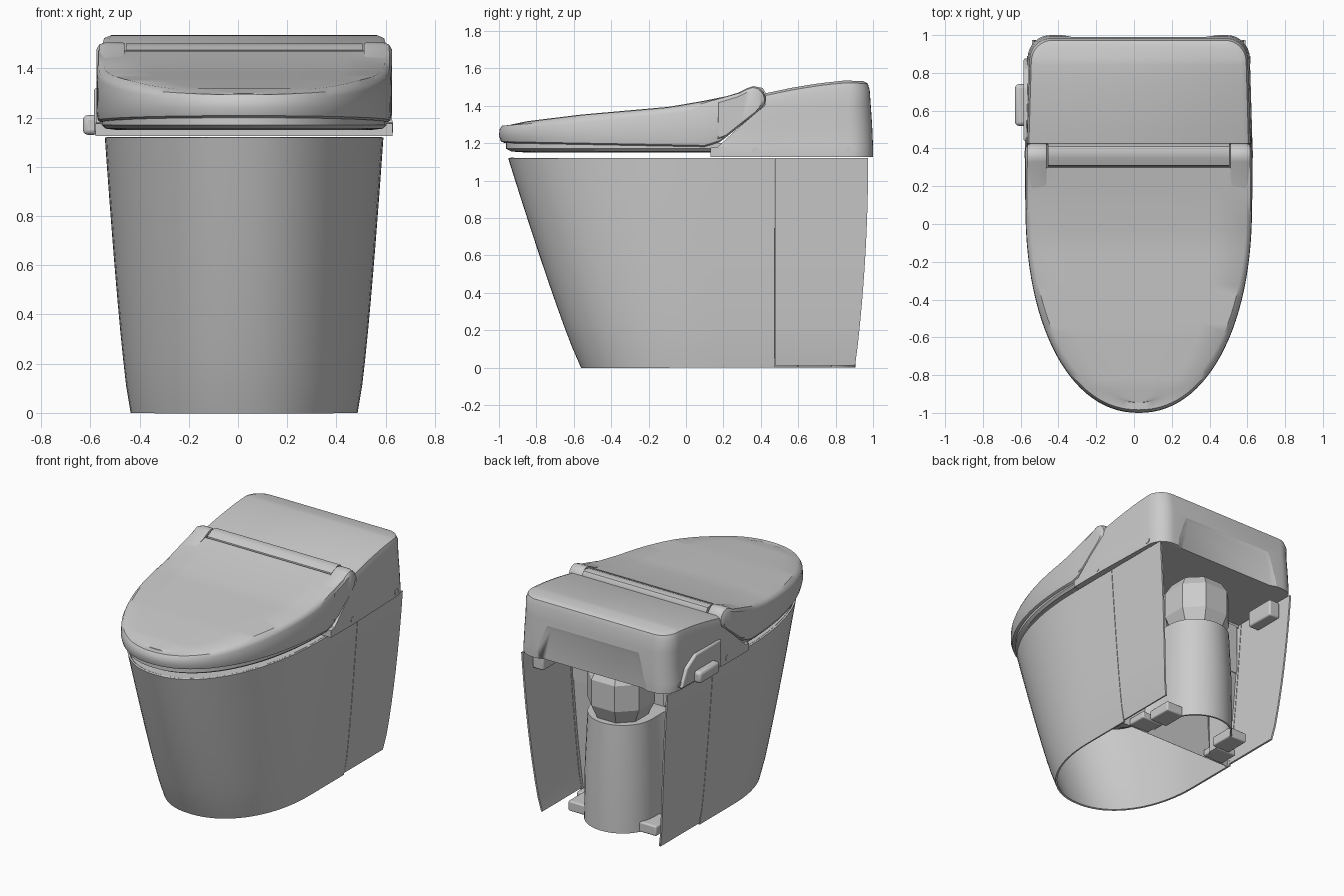
import bpy, bmesh, math
from mathutils import Vector

if "Cube" in bpy.data.objects:
    bpy.data.objects.remove(bpy.data.objects["Cube"])

CX = 0.025   # symmetry plane of the body
mat = bpy.data.materials.new("ceramic_grey")
mat.use_nodes = True
COLOUR = (0.6, 0.6, 0.6, 1)
mat.diffuse_color = COLOUR
mat.node_tree.nodes["Principled BSDF"].inputs["Base Color"].default_value = COLOUR


def lerp(table, v):
    """Piecewise linear lookup in a list of (key, value)."""
    if v <= table[0][0]:
        return table[0][1]
    for (a, p), (b, q) in zip(table, table[1:]):
        if v <= b:
            return p + (q - p) * (v - a) / (b - a)
    return table[-1][1]


def finish(bm, name, thick=0, bevel=0, angle=35):
    bmesh.ops.remove_doubles(bm, verts=bm.verts, dist=0.0005)
    bmesh.ops.recalc_face_normals(bm, faces=bm.faces)
    me = bpy.data.meshes.new(name)
    bm.to_mesh(me)
    bm.free()
    ob = bpy.data.objects.new(name, me)
    bpy.context.collection.objects.link(ob)
    me.materials.append(mat)
    bpy.ops.object.select_all(action='DESELECT')
    bpy.context.view_layer.objects.active = ob
    ob.select_set(True)
    if thick:
        m = ob.modifiers.new("wall", 'SOLIDIFY')
        m.thickness, m.offset = thick, 0
        bpy.ops.object.modifier_apply(modifier="wall")
    if bevel:
        m = ob.modifiers.new("round", 'BEVEL')
        m.width, m.segments, m.limit_method = bevel, 3, 'ANGLE'
    bpy.ops.object.shade_smooth_by_angle(angle=math.radians(angle))
    return ob


def loft(name, rows, mirror=True, closed=True, caps=(True, True), **kw):
    """Skin rows of half outlines; each is mirrored to a full outline."""
    bm = bmesh.new()
    rings = []
    for row in rows:
        pts = [(-x, y, z) for x, y, z in reversed(row)] + list(row) if mirror else row
        rings.append([bm.verts.new((x + CX, y, z)) for x, y, z in pts])
    n = len(rings[0])
    for a, b in zip(rings, rings[1:]):
        for i in range(n if closed else n - 1):
            j = (i + 1) % n
            bm.faces.new((a[i], a[j], b[j], b[i]))
    for ring, cap in zip((rings[0], rings[-1]), caps):
        if cap:
            for i in range(n // 2 - 1):
                bm.faces.new((ring[i], ring[i + 1], ring[n - 2 - i], ring[n - 1 - i]))
    return finish(bm, name, **kw)


def extrude_x(name, profile, x0, x1, **kw):
    """Extrude a (y, z) profile from x0 to x1."""
    bm = bmesh.new()
    f = bm.faces.new([bm.verts.new((x0 + CX, y, z)) for y, z in profile])
    new = bmesh.ops.extrude_face_region(bm, geom=[f])["geom"]
    bmesh.ops.translate(bm, vec=Vector((x1 - x0, 0, 0)),
                        verts=[v for v in new if isinstance(v, bmesh.types.BMVert)])
    return finish(bm, name, **kw)


def block(name, x0, x1, y0, y1, z0, z1, **kw):
    return extrude_x(name, [(y0, z0), (y1, z0), (y1, z1), (y0, z1)], x0, x1, **kw)


def nose(w, front, mid, back, z, n=20, sides=5):
    """Half outline: rounded nose at the front, straight sides to the back."""
    pts = []
    for i in range(n + 1):
        a = math.pi / 2 * i / n
        pts.append((w * math.sin(a) ** (2 / 2.15), mid - (mid - front) * max(0, math.cos(a)) ** (2 / 2.15), z))
    return pts + [(w, mid + (back - mid) * i / sides, z) for i in range(1, sides + 1)]


def box_back(w, front, back, r):
    """Half outline: straight sides with a rounded rear corner."""
    pts = [(w, front + (back - r - front) * i / 6) for i in range(6)]
    for i in range(9):
        a = math.pi / 2 * i / 8
        pts.append((w - r + r * math.cos(a), back - r + r * math.sin(a)))
    return [(x * (1 - 0.05 * max(0, y - 0.4)), y) for x, y in pts]


# --- skirt: thin wall, open at the bottom and rear
TOP, SEAM = 1.12, 0.473


def wall(z):
    t = z / TOP
    return 0.455 + 0.105 * t ** 0.75, -0.555 - 0.39 * t ** 0.9, 0.9 + 0.07 * (1 - (1 - t) ** 2)


levels = [TOP * i / 10 for i in range(11)]
loft("skirt", [nose(wall(z)[0], wall(z)[1], 0.1, SEAM, z) for z in levels],
     closed=False, caps=(False, False), thick=0.012)
for side, label in ((1, "left"), (-1, "right")):
    rows = []
    for z in levels:
        w, _, back = wall(z)
        rows.append([(side * w, SEAM + 0.004 + (back - SEAM) * i / 4, max(z, 0.012)) for i in range(5)])
    loft(label + "_rear_panel", rows, mirror=False, closed=False, caps=(False, False), thick=0.012)

# --- deck with the bowl sunk into it
outer = nose(0.552, -0.935, 0.1, 0.45, TOP - 0.01) + [(0.3, 0.45, TOP - 0.01), (0, 0.45, TOP - 0.01)]
count = len(outer)


def oval(rx, ry, mid, z):
    return [(rx * math.sin(math.pi * i / (count - 1)), mid - ry * math.cos(math.pi * i / (count - 1)), z)
            for i in range(count)]


loft("deck_and_bowl", [outer, oval(0.38, 0.52, -0.3, TOP - 0.01), oval(0.36, 0.5, -0.3, 1.0),
                       oval(0.3, 0.4, -0.24, 0.75), oval(0.18, 0.22, -0.12, 0.5), oval(0.08, 0.1, -0.05, 0.42)],
     caps=(False, True), thick=0.02)


# --- hollow rear of the pedestal: steps in from the skirt to a round column
def column(r, z):
    arc = [(r * math.cos(math.pi / 2 * i / 10), 0.66 + r * math.sin(math.pi / 2 * i / 10), z) for i in range(11)]
    return [(wall(z)[0] - 0.01, SEAM - 0.02, z), (r + 0.04, SEAM, z), (r, 0.53, z)] + arc


loft("pedestal_column", [column(r, z) for r, z in ((0.24, 0), (0.235, 0.4), (0.22, 0.74))],
     mirror=True, closed=False, caps=(False, True), thick=0.012)
block("pedestal_back_wall", -0.53, 0.53, 0.44, 0.46, 0.74, 1.1)

# --- faceted outlet collar, feet and panel brackets
collar = []
for r, z in ((0.15, 0.72), (0.2, 0.84), (0.2, 1.02), (0.16, 1.09), (0.12, 1.09), (0.12, 0.9)):
    collar.append([(r * x, 0.68 + r * y, z) for x, y in ((0.45, -1), (1, -0.45), (1, 0.45), (0.45, 1))])
loft("outlet_collar", collar, angle=20)
for s in (-1, 1):
    block("foot_flange", s * 0.24, s * 0.4, 0.46, 0.6, 0, 0.05, bevel=0.01)
    block("foot_lug", s * 0.2, s * 0.34, 0.6, 0.78, 0, 0.07, bevel=0.01)
    block("panel_bracket", s * 0.46, s * 0.545, 0.66, 0.88, 0.98, 1.1, bevel=0.012)

# --- rear housing
roof = [(0.3, 1.43), (0.42, 1.465), (0.55, 1.493), (0.7, 1.518), (0.85, 1.535), (0.97, 1.53)]
rows = []
for z, w, front, back, r in ((1.125, 0.603, 0.13, 1.0, 0.12), (1.175, 0.603, 0.13, 1.0, 0.12),
                             (1.18, 0.602, 0.17, 1.0, 0.12), (1.3, 0.598, 0.3, 0.995, 0.12),
                             (1.4, 0.594, 0.42, 0.988, 0.12)):
    rows.append([(x, y, z) for x, y in box_back(w, front, back, r)])
for drop, w, back in ((0.045, 0.592, 0.982), (0.012, 0.582, 0.972), (0, 0.555, 0.95)):
    rows.append([(x, y, lerp(roof, y) - drop) for x, y in box_back(w, 0.425, back, 0.11)])
housing = loft("rear_housing", rows)

# shallow recess in the back of the housing
bm = bmesh.new()
low = [bm.verts.new((x + CX, 0.982, z)) for x, z in ((-0.4, 1.0), (0.4, 1.0), (0.33, 1.34), (-0.33, 1.34))]
far = [bm.verts.new((x + CX, 1.03, z)) for x, z in ((-0.52, 1.0), (0.52, 1.0), (0.46, 1.5), (-0.46, 1.5))]
for f in [low, far] + [[low[i], low[(i + 1) % 4], far[(i + 1) % 4], far[i]] for i in range(4)]:
    bm.faces.new(f)
cutter = finish(bm, "recess_cutter")
cut = housing.modifiers.new("recess", 'BOOLEAN')
cut.operation, cut.object, cut.solver = 'DIFFERENCE', cutter, 'EXACT'
cutter.hide_render = True
cutter.hide_set(True)

# --- lid
crest = [(-1, 1.3), (-0.9, 1.32), (-0.6, 1.355), (-0.1, 1.397), (0.1, 1.43), (0.2, 1.45), (0.3, 1.472)]
lip = [(-1, 1.293), (-0.8, 1.308), (-0.5, 1.337), (0, 1.387), (0.15, 1.43), (0.3, 1.472)]
under = [(-1, 1.2), (0.1, 1.18), (0.18, 1.205), (0.3, 1.3)]
rim = nose(0.6, -1, 0.1, 0.3, 0, n=28)


def lid_row(scale, table, dz=0, squash=1):
    return [(x * scale * squash, 0.1 + (y - 0.1) * (scale if y < 0.1 else 1), lerp(table, y) + dz)
            for x, y, _ in rim]


loft("lid", [lid_row(0.97, under), lid_row(0.99, under, 0.008), lid_row(1, under, 0.04),
             lid_row(0.997, lip, -0.02), lid_row(0.985, lip), lid_row(0.95, crest, -0.006),
             lid_row(0.95, crest, -0.003, 0.7), lid_row(0.95, crest, -0.003, 0.3)])

# hinge ears either side of the hinge bar
ear = [(0.15, 1.2), (0.2, 1.22), (0.3, 1.3), (0.39, 1.37), (0.42, 1.405), (0.428, 1.44), (0.415, 1.475),
       (0.39, 1.498), (0.36, 1.505), (0.33, 1.495), (0.28, 1.47), (0.15, 1.43)]
for s, label in ((1, "left"), (-1, "right")):
    loft(label + "_hinge_ear", [[(s * x, 0.28 + (y - 0.28) * k, 1.35 + (z - 1.35) * k) for y, z in ear]
                                for x, k in ((0.487, 0.98), (0.495, 1), (0.565, 1), (0.588, 0.95), (0.6, 0.82))],
         mirror=False)
extrude_x("hinge_bar", [(0.305, 1.4), (0.31, 1.474), (0.35, 1.492), (0.38, 1.5), (0.41, 1.495),
                        (0.425, 1.47), (0.425, 1.4)], -0.48, 0.48)

# --- seat under the lid
loft("seat", [[(x * s, 0.1 + (y - 0.1) * s, z) for x, y, _ in nose(0.6, -1, 0.1, 0.2, 0)]
              for s, z in ((0.87, 1.15), (0.94, 1.155), (0.965, 1.17), (0.965, 1.2))])

# --- side control panel, knob and screw caps
extrude_x("control_panel", [(0.44, 1.14), (0.88, 1.14), (0.82, 1.26), (0.72, 1.32), (0.44, 1.32)],
          -0.61, -0.56, bevel=0.01)
block("control_knob", -0.655, -0.59, 0.52, 0.74, 1.13, 1.21, bevel=0.02)
disc = [(0.02 * math.cos(math.tau * i / 16), 0.02 * math.sin(math.tau * i / 16)) for i in range(16)]
for s in (-1, 1):
    for y, x in ((0.37, 0.605), (0.87, 0.592)):
        extrude_x("screw_cap", [(y + a, 1.16 + b) for a, b in disc], s * (x - 0.03), s * x)
